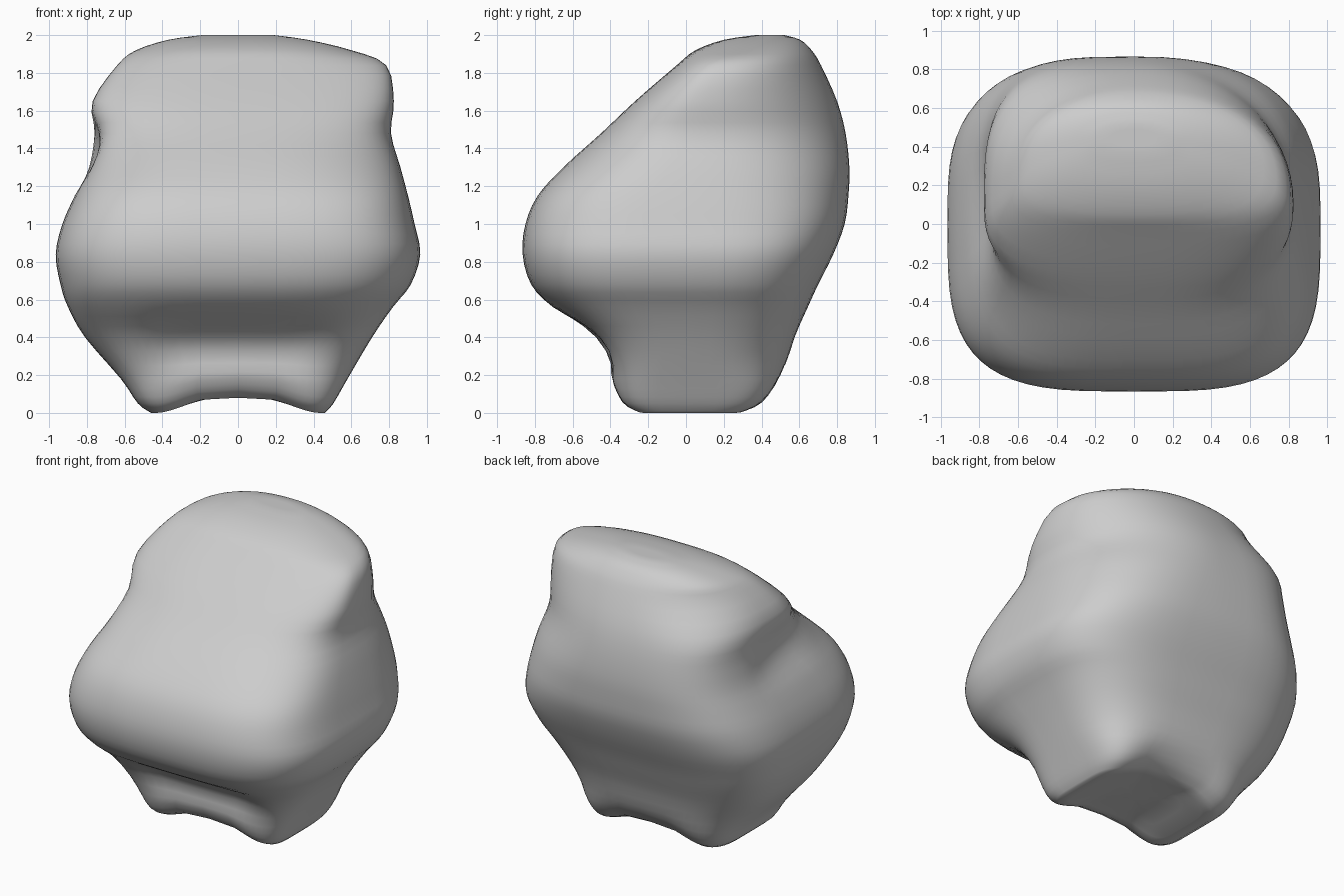
import bpy
import bmesh
import math

if "Cube" in bpy.data.objects:
    bpy.data.objects.remove(bpy.data.objects["Cube"], do_unlink=True)

AROUND = 64   # points in each cross-section
STEPS = 3     # rings between two key sections

# Key sections: height, right reach, left reach, front, back, widest depth
SECTIONS = [
    (0.0, .46, .46, -.28, .33, 0),
    (.05, .53, .505, -.35, .42, 0),
    (.18, .62, .58, -.41, .505, 0),
    (.40, .81, .71, -.52, .575, 0),
    (.56, .90, .82, -.71, .645, 0),
    (.68, .94, .915, -.82, .70, 0),
    (.84, .965, .965, -.865, .78, 0),
    (1.0, .93, .935, -.85, .84, 0),
    (1.15, .865, .90, -.785, .86, .03),
    (1.3, .80, .86, -.65, .865, .08),
    (1.48, .77, .81, -.45, .845, .1),
    (1.65, .77, .825, -.27, .80, .1),
    (1.84, .64, .785, -.05, .715, .19),
    (1.92, .54, .60, .05, .665, .33),
    (1.975, .37, .37, .2, .605, .4),
    (2.0, .19, .19, .37, .52, .44),
]


def smoothstep(a, b, v):
    t = min(max((v - a) / (b - a), 0), 1)
    return t * t * (3 - 2 * t)


def bump(center, reach, v):
    return 1 - smoothstep(0, reach, abs(v - center))


def blend(p0, p1, p2, p3, t):
    """Smooth curve through the key sections."""
    return [b + t / 2 * (c - a + t * (2 * a - 5 * b + 4 * c - d
            + t * (3 * (b - c) + d - a)))
            for a, b, c, d in zip(p0, p1, p2, p3)]


def all_sections():
    last = len(SECTIONS) - 1
    for i in range(last):
        near = [SECTIONS[min(max(k, 0), last)] for k in range(i - 1, i + 3)]
        for s in range(STEPS):
            yield blend(*near, s / STEPS)
    yield SECTIONS[last]


def bulge(v, power):
    return math.copysign(abs(v) ** (2 / power), v)


def corner_power(z, on_left, at_back):
    """Squareness of a corner: boxy base, rounder at the upper left back."""
    base = 1.8 * (1 - smoothstep(0, .3, z))
    if not at_back:
        return 3.5 + base - .8 * smoothstep(1.1, 1.5, z)
    if on_left:
        return 3.1 + base - 1.0 * smoothstep(.9, 1.6, z)
    return 3.4 + base - 1.1 * smoothstep(1.5, 1.85, z)


def outline(section, scale=1.0):
    z, right, left, front, back, mid = section
    points = []
    for i in range(AROUND):
        a = math.tau * i / AROUND
        c, s = math.cos(a), math.sin(a)
        power = corner_power(z, c > 0, s > 0)
        x = bulge(c, power) * (left if c > 0 else right) * scale
        y = mid + bulge(s, power) * (back - mid if s > 0 else mid - front) * scale
        # Arched underside and recessed base front
        arch = 1 - smoothstep(.12, .44, abs(x))
        lift = .08 * arch * (1 - smoothstep(0, .35, z))
        if s < 0:
            y += .08 * (1 - smoothstep(.25, .6, abs(x))) * bump(.36, .24, z)
        # Hollow between the right arm and the backrest
        if c < 0:
            x += .05 * bump(.05, .4, y) * bump(1.38, .25, z) * smoothstep(.4, .7, -x)
        points.append((x, y, z + lift))
    return points


def make_armchair():
    bm = bmesh.new()
    sections = list(all_sections())
    caps = (.1, .35, .6, .85)
    rings = [outline(sections[0], k) for k in caps]
    rings += [outline(s) for s in sections]
    rings += [outline(sections[-1], k) for k in (.6, .2)]
    loops = [[bm.verts.new(p) for p in ring] for ring in rings]
    for low, high in zip(loops, loops[1:]):
        for i in range(AROUND):
            j = (i + 1) % AROUND
            bm.faces.new((low[i], low[j], high[j], high[i]))
    bm.faces.new(loops[0][::-1])
    bm.faces.new(loops[-1])
    bmesh.ops.recalc_face_normals(bm, faces=bm.faces)
    for face in bm.faces:
        face.smooth = True
    mesh = bpy.data.meshes.new("armchair_body")
    bm.to_mesh(mesh)
    bm.free()
    body = bpy.data.objects.new("armchair_body", mesh)
    bpy.context.collection.objects.link(body)
    return body


# Plain grey upholstery
grey = bpy.data.materials.new("light_grey")
grey.use_nodes = True
colour = (.61, .61, .61, 1)
grey.diffuse_color = colour
grey.node_tree.nodes["Principled BSDF"].inputs["Base Color"].default_value = colour

make_armchair().data.materials.append(grey)
